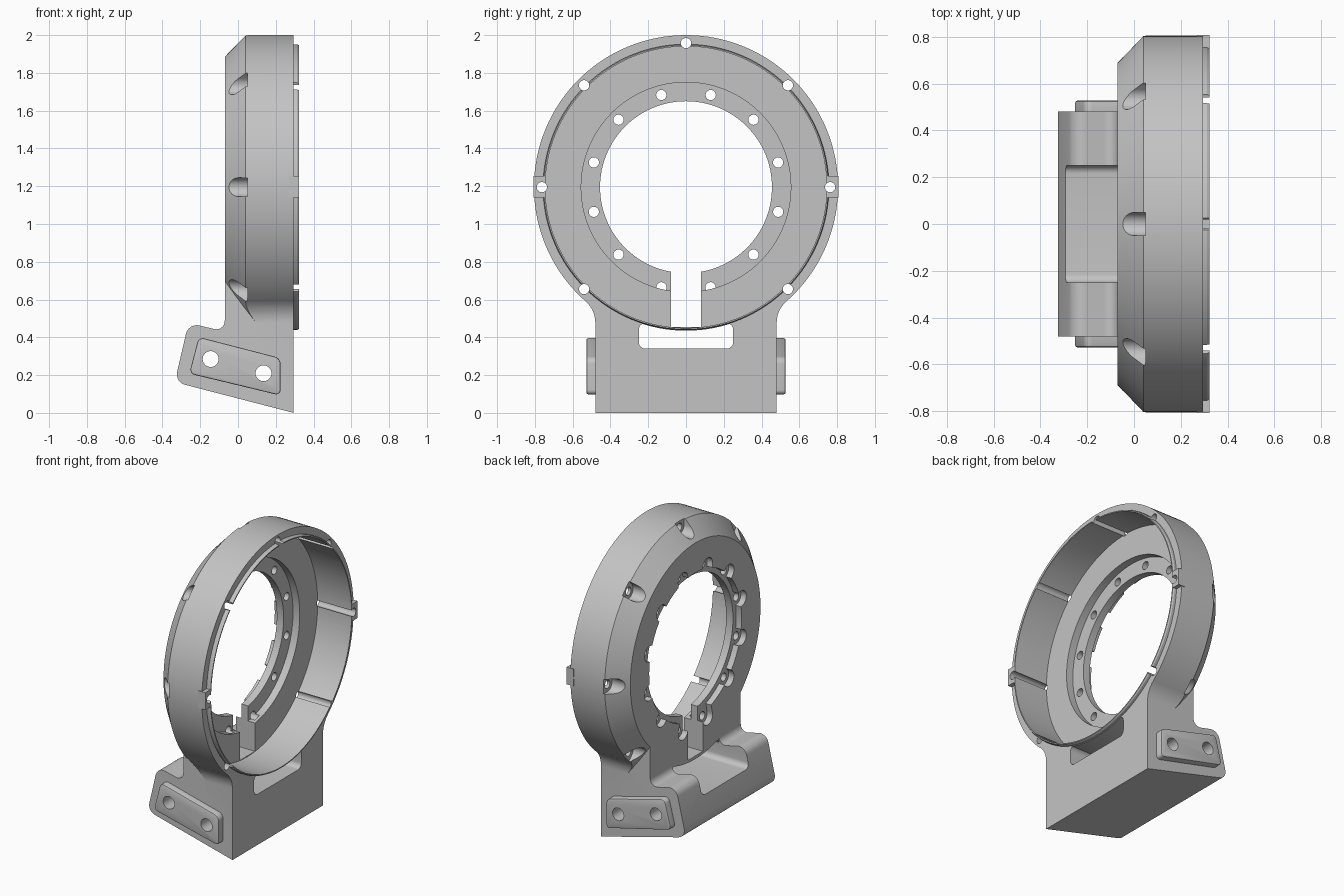
import bpy, bmesh
from math import pi, sin, cos, radians
from mathutils import Matrix, Vector

if "Cube" in bpy.data.objects:
    bpy.data.objects.remove(bpy.data.objects["Cube"], do_unlink=True)

ZC = 1.195      # ring centre height
R = 0.805       # ring outer radius

grey = bpy.data.materials.new("light grey")
grey.use_nodes = True
grey.diffuse_color = (0.55, 0.55, 0.55, 1)
grey.node_tree.nodes["Principled BSDF"].inputs["Base Color"].default_value = (0.55, 0.55, 0.55, 1)


def finish(bm, name):
    bmesh.ops.recalc_face_normals(bm, faces=bm.faces)
    me = bpy.data.meshes.new(name)
    bm.to_mesh(me)
    bm.free()
    me.materials.append(grey)
    ob = bpy.data.objects.new(name, me)
    bpy.context.collection.objects.link(ob)
    return ob


def lathe(name, profile, steps=128):
    """Revolve (x, radius) points around the ring axis."""
    bm = bmesh.new()
    vs = [bm.verts.new((x, 0, r)) for x, r in profile]
    es = [bm.edges.new(p) for p in zip(vs, vs[1:])]
    bmesh.ops.spin(bm, geom=vs + es, cent=(0, 0, 0), axis=(1, 0, 0), angle=2 * pi, steps=steps)
    bmesh.ops.remove_doubles(bm, verts=bm.verts, dist=1e-4)
    bmesh.ops.translate(bm, verts=bm.verts, vec=(0, 0, ZC))
    return finish(bm, name)


def prism(name, pts, axis, lo, hi, rounds={}, rim=0):
    """Extrude an outline along x (y, z points) or y (x, z points)."""
    bm = bmesh.new()
    place = (lambda a, b: (lo, a, b)) if axis == "x" else (lambda a, b: (a, lo, b))
    vs = [bm.verts.new(place(a, b)) for a, b in pts]
    bm.faces.new(vs)
    for i, r in rounds.items():
        bmesh.ops.bevel(bm, geom=[vs[i]], offset=r, offset_type='OFFSET', segments=8,
                        profile=0.5, affect='VERTICES')
    out = bmesh.ops.extrude_face_region(bm, geom=bm.faces[:])["geom"]
    far = [v for v in out if isinstance(v, bmesh.types.BMVert)]
    step = Vector((hi - lo, 0, 0)) if axis == "x" else Vector((0, hi - lo, 0))
    bmesh.ops.translate(bm, verts=far, vec=step)
    if rim:
        edges = [e for e in bm.edges if all(v in far for v in e.verts)]
        bmesh.ops.bevel(bm, geom=edges, offset=rim, segments=2, profile=0.5, affect='EDGES')
    return finish(bm, name)


def box(name, x0, x1, y0, y1, z0, z1):
    return prism(name, [(y0, z0), (y1, z0), (y1, z1), (y0, z1)], "x", x0, x1)


def rod(name, centre, r, length, axis="Y", slot=None):
    """Cylinder along x (turned about Y) or y (turned about X); slot stretches one half."""
    bm = bmesh.new()
    c = Vector(centre)
    bmesh.ops.create_cone(bm, cap_ends=True, segments=32, radius1=r, radius2=r, depth=length,
                          matrix=Matrix.Translation(c) @ Matrix.Rotation(pi / 2, 4, axis))
    if slot:
        for v in bm.verts:
            if (v.co - c).dot(slot) > 1e-4:
                v.co += slot
    return finish(bm, name)


def volume(me):
    bm = bmesh.new()
    bm.from_mesh(me)
    vol = bm.calc_volume(signed=True)
    bm.free()
    return vol


def combine(ob, tool, op='DIFFERENCE'):
    """Apply a boolean, taking the first solver that gives a sound result."""
    before = volume(ob.data)
    for solver in ('MANIFOLD', 'EXACT', 'FLOAT'):
        mod = ob.modifiers.new("combine", 'BOOLEAN')
        mod.operation, mod.solver, mod.object = op, solver, tool
        bpy.context.view_layer.update()
        deps = bpy.context.evaluated_depsgraph_get()
        me = bpy.data.meshes.new_from_object(ob.evaluated_get(deps))
        ob.modifiers.clear()
        change = volume(me) - before
        if len(me.polygons) and (change > 1e-8 if op == 'UNION' else change < -1e-8):
            ob.data = me
            break
    bpy.data.objects.remove(tool, do_unlink=True)


# Ring housing with chamfered back and thin front lip
body = lathe("ring_housing", [(-.07, 0), (-.07, .69), (.04, R), (.295, R),
                              (.295, .757), (.312, .757), (.322, .752), (.322, 0)])

# Tilted foot block
foot = prism("foot", [(.295, 0), (-.335, .163), (-.262, .477), (-.07, .43), (-.07, .7), (.295, .7)],
             "y", -.48, .48, {1: .055, 2: .06, 3: .06})
combine(body, foot, 'UNION')

# Concave fillets joining the foot to the ring, trimmed by the chamfer cone
f = .15
cy = .48 + f
cz = ZC - ((R + f) ** 2 - cy ** 2) ** .5
arc = [(cy + f * cos(radians(t)), cz + f * sin(radians(t))) for t in range(180, 130, -7)]
arc.append((cy * R / (R + f) - .002, ZC - (ZC - cz) * R / (R + f) + .002))
web = prism("web", arc + [(-y, z) for y, z in reversed(arc)], "x", -.07, .295)
cone = lathe("cone", [(-.07, 0), (-.07, .69), (.2, .972), (.4, .972), (.4, 0)])
combine(web, cone, 'INTERSECT')
combine(body, web, 'UNION')

# Side clip tabs on the rim
for s in (-1, 1):
    y0, y1 = sorted((s * .735, s * .807))
    combine(body, box("tab", .27, .322, y0, y1, 1.14, 1.255), 'UNION')

# Stepped cavity and bore, with a shallow recess behind the flange
combine(body, lathe("cavity", [(-.2, 0), (-.2, .49), (-.03, .49), (-.03, .455), (.02, .455),
                               (.02, .555), (.07, .555), (.07, .745), (.5, .745), (.5, 0)]))

# Split in the flange, window under the ring, recess behind
combine(body, box("split", -.3, .2, -.08, .08, .456, .95))
window = prism("window", [(-.25, .34), (.25, .34), (.25, .475), (-.25, .475)], "x", -.6, .5,
               {i: .035 for i in range(4)})
combine(window, lathe("keep", [(-.07, 0), (-.07, .76), (.6, .76), (.6, 0)]))
combine(body, window)
combine(body, box("recess", -.6, -.07, -.25, .25, .4, .8))

# Rim screw holes with counterbores open to the outside
for k in range(-3, 4):
    t = radians(45 * k)
    out = Vector((0, sin(t), cos(t)))
    c = Vector((0, 0, ZC)) + .763 * out
    combine(body, rod("counterbore", c + Vector((-.075, 0, 0)), .05, .25, slot=.1 * out))
    combine(body, rod("screw_hole", c + Vector((.24, 0, 0)), .027, .52))

# Flange bolt holes with counterbores open to the bore; the lowest pair sits further out
bolts = []
for k in range(-5, 5):
    t = radians(30 * k + 15)
    bolts.append((.505 * sin(t), ZC + .505 * cos(t)))
bolts += [(s * .13, .665) for s in (-1, 1)]
for y, z in bolts:
    inward = Vector((0, -y, ZC - z)).normalized() * .08
    combine(body, rod("counterbore", (-.115, y, z), .052, .17, slot=inward))
    combine(body, rod("bolt_hole", (-.075, y, z), .027, .25))

# Side mounting pads with two cross holes through the foot
parts = [body]
for s, side in ((1, "left"), (-1, "right")):
    y0, y1 = (s * .475, s * .527)
    parts.append(prism("back_mounting_pad" if s > 0 else "front_mounting_pad",
                       [(-.258, .208), (-.208, .402), (.225, .29), (.225, .092)],
                       "y", y0, y1, {i: .03 for i in range(4)}, .008))
for ob in parts:
    for x, z in ((-.145, .285), (.135, .21)):
        combine(ob, rod("cross_hole", (x, 0, z), .042, 2, axis="X"))

# Smooth curved surfaces, keep hard edges
bpy.ops.object.select_all(action='DESELECT')
for ob in parts:
    ob.select_set(True)
bpy.context.view_layer.objects.active = body
bpy.ops.object.shade_smooth_by_angle(angle=radians(25))
